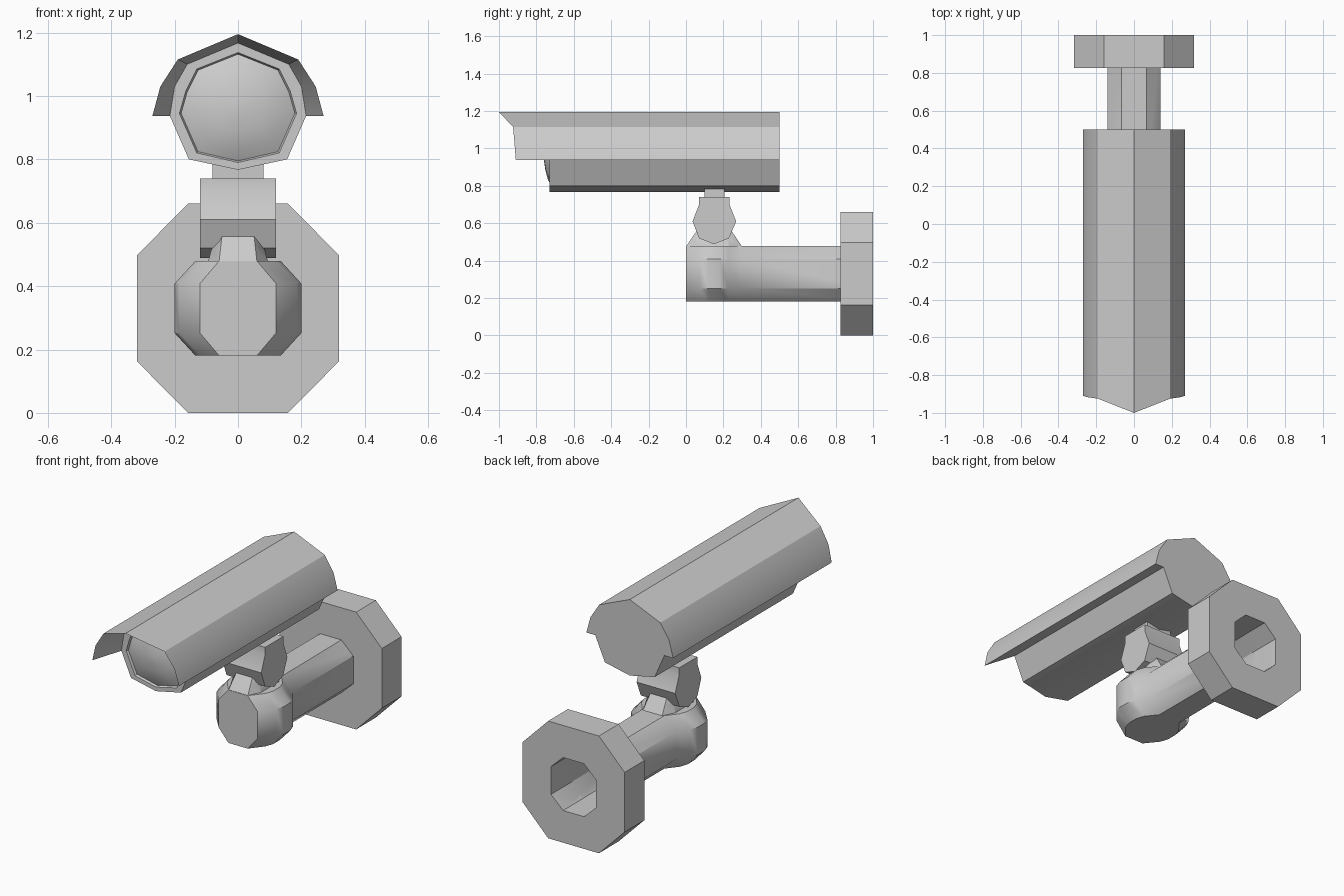
import bpy, bmesh, math

if "Cube" in bpy.data.objects:
    bpy.data.objects.remove(bpy.data.objects["Cube"])


def finish(name, verts, faces, angle=32):
    me = bpy.data.meshes.new(name)
    me.from_pydata(verts, [], faces)
    bm = bmesh.new()
    bm.from_mesh(me)
    bmesh.ops.recalc_face_normals(bm, faces=bm.faces)
    bm.to_mesh(me)
    bm.free()
    me.shade_smooth()
    me.set_sharp_from_angle(angle=math.radians(angle))
    ob = bpy.data.objects.new(name, me)
    bpy.context.collection.objects.link(ob)
    return ob


def loft(name, rings, cap0=True, cap1=True, closed=False, angle=32):
    """Skin equal-length closed rings; closed joins last ring to first."""
    n, m = len(rings[0]), len(rings)
    faces = []
    for r in range(m if closed else m - 1):
        a, b = r * n, (r + 1) % m * n
        faces += [(a + i, a + (i + 1) % n, b + (i + 1) % n, b + i) for i in range(n)]
    if not closed:
        if cap0:
            faces.append(tuple(range(n)))
        if cap1:
            faces.append(tuple(range((m - 1) * n, m * n)))
    return finish(name, [v for r in rings for v in r], faces, angle)


def mirror(half):
    """Half profile starting and ending on x = 0 -> full loop."""
    return half + [(-p[0],) + tuple(p[1:]) for p in half[-2:0:-1]]


def octagon(w, wi, h, hi):
    return [(wi, h), (w, hi), (w, -hi), (wi, -h), (-wi, -h), (-w, -hi), (-w, hi), (-wi, h)]


# Camera housing with its sun hood: body ring in front, shared flat back
YF, YB = -0.73, 0.5
body = mirror([(0, 1.167), (.16, 1.10), (.20, 1.03), (.215, .937), (.155, .80), (0, .767)])
hood = [(-.27, .937, -.91), (-.245, 1.03, -.917), (-.19, 1.115, -.925), (0, 1.195, -1.0),
        (.19, 1.115, -.925), (.245, 1.03, -.917), (.27, .937, -.91)]
lens = mirror([(0, 1.137), (.13, 1.085), (.165, 1.015), (.185, .945), (.13, .82), (0, .79)])
verts = [(x, YF, z) for x, z in body] + [(x, YB, z) for x, z in body]
verts += [(x, y, z) for x, z, y in hood] + [(x, YB, z) for x, z, y in hood]
verts += [(x, YF, z) for x, z in lens]
HF, HB, LN = 20, 27, 34
faces = [(i, i + 1, i + 11, i + 10) for i in range(3, 7)]          # lower shell
faces += [(HF + i, HF + i + 1, HB + i + 1, HB + i) for i in range(6)]  # hood outside
inner = [7, 8, 9, 0, 1, 2, 3]
faces += [(HF + i, HF + i + 1, inner[i + 1], inner[i]) for i in range(6)]  # hood inside
faces += [(HF, HB, 17, 7), (HF + 6, HB + 6, 13, 3)]                # hood lower edges
faces.append(tuple(HB + i for i in range(7)) + (13, 14, 15, 16, 17))  # back
faces += [(i, (i + 1) % 10, LN + (i + 1) % 10, LN + i) for i in range(10)]  # front rim
finish("camera_housing", verts, faces)


# Bulging lens glass set in the rim
def lens_ring(s, y):
    return [(x * s, y, .96 + (z - .96) * s) for x, z in lens]


loft("lens_glass", [lens_ring(1, -.73), lens_ring(.97, -.718), lens_ring(.75, -.738),
                    lens_ring(.45, -.752), lens_ring(.12, -.76)], cap0=False, angle=35)

# Neck block under the housing
loft("neck", [[(x, y, z) for x, y in ((-.08, .1), (.08, .1), (.08, .205), (-.08, .205))]
              for z in (.735, .80)])

# Tilting knuckle, faceted roller along x
prof = [(.07, .74), (.232, .74), (.232, .70), (.268, .61), (.23, .52),
        (.15, .488), (.07, .52), (.035, .61), (.07, .70)]
loft("tilt_knuckle", [[(x, y, z) for y, z in prof] for x in (-.12, .12)])

# Tapered pedestal between arm and knuckle
loft("pedestal", [[(x, .15 + y, z) for x, y in octagon(w, wi, h, hi)]
                  for z, w, wi, h, hi in ((.475, .095, .06, .15, .08),
                                          (.52, .083, .055, .12, .075),
                                          (.563, .055, .05, .09, .07))], angle=25)

# Hollow arm with swollen elbow end, open at the wall
sections = ((0, .12, .06), (.075, .185, .12), (.12, .20, .135), (.18, .20, .135),
            (.225, .185, .12), (.29, .14, .068), (.99, .14, .065))
loft("arm", [[(x, y, .33 + z) for x, z in octagon(w, wi, .149, .078)]
             for y, w, wi in sections], cap1=False, angle=40)

# Wall flange, octagonal ring around the arm opening
outer, bore = octagon(.318, .158, .33, .168), octagon(.14, .065, .149, .078)
loft("wall_flange", [[(x, y, .33 + z) for x, z in p]
                     for p, y in ((outer, .825), (outer, 1), (bore, 1), (bore, .825))],
     closed=True)
